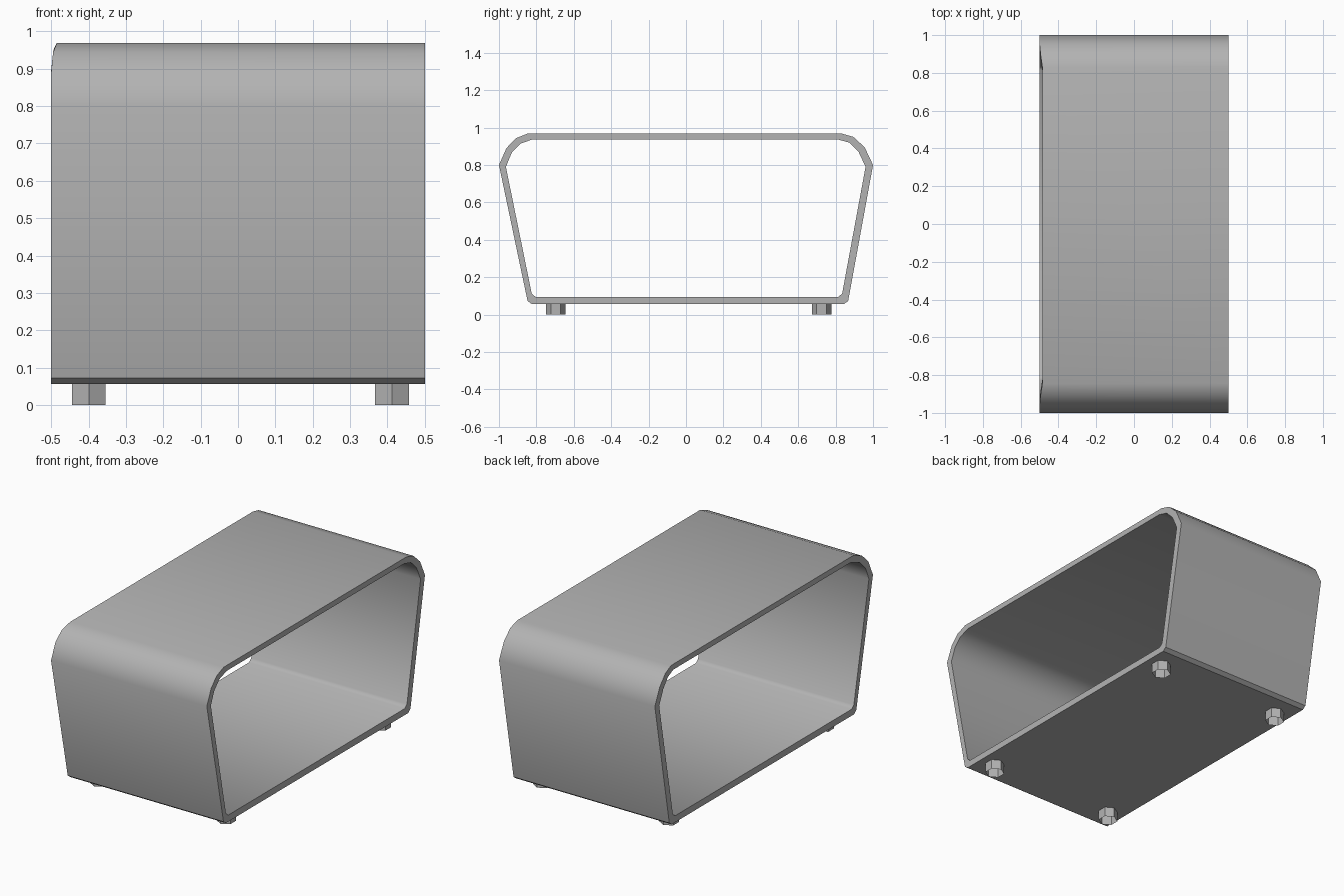
import bpy, bmesh

if "Cube" in bpy.data.objects:
    bpy.data.objects.remove(bpy.data.objects["Cube"])

grey = bpy.data.materials.new("mid_grey")
grey.diffuse_color = (0.45, 0.45, 0.45, 1)
grey.use_nodes = True
grey.node_tree.nodes["Principled BSDF"].inputs["Base Color"].default_value = grey.diffuse_color


def make_object(name, bm):
    bmesh.ops.recalc_face_normals(bm, faces=bm.faces)
    mesh = bpy.data.meshes.new(name)
    bm.to_mesh(mesh)
    bm.free()
    mesh.materials.append(grey)
    obj = bpy.data.objects.new(name, mesh)
    bpy.context.collection.objects.link(obj)
    return obj


# Shell cross-section in (y, z): matching outer and inner loops
outer = [(-0.825, 0.057), (0.845, 0.057), (0.867, 0.073),
         (1.0, 0.80), (0.955, 0.895), (0.895, 0.95), (0.83, 0.969),
         (-0.845, 0.969), (-0.91, 0.943), (-0.96, 0.89), (-1.0, 0.80),
         (-0.847, 0.073)]
inner = [(-0.805, 0.095), (0.815, 0.095), (0.835, 0.113),
         (0.96, 0.79), (0.922, 0.872), (0.872, 0.92), (0.81, 0.937),
         (-0.82, 0.937), (-0.885, 0.914), (-0.932, 0.865), (-0.963, 0.79),
         (-0.825, 0.113)]
# The upper lip of the left opening is set back slightly
setback = {5: 0.006, 6: 0.015, 7: 0.015, 8: 0.005}

# Shell: open sleeve with a rim at both ends
bm = bmesh.new()


def ring(points, left):
    return [bm.verts.new((-0.5 + setback.get(i, 0) if left else 0.5, y, z))
            for i, (y, z) in enumerate(points)]


loops = [ring(outer, True), ring(outer, False),
         ring(inner, False), ring(inner, True)]
n = len(outer)
for a, b in zip(loops, loops[1:] + loops[:1]):
    for i in range(n):
        j = (i + 1) % n
        bm.faces.new((a[i], a[j], b[j], b[i])).smooth = True
# Crisp edges: the rims and the outer bottom chamfers
for loop in loops:
    for i in range(n):
        bm.edges.get((loop[i], loop[(i + 1) % n])).smooth = False
for i in (0, 1, 2, 11):
    bm.edges.get((loops[0][i], loops[1][i])).smooth = False
make_object("shell", bm)

# Feet: four short hexagonal tubes, open at the bottom
for side, x in (("left", -0.399), ("right", 0.412)):
    for end, y in (("front", -0.697), ("back", 0.725)):
        bm = bmesh.new()
        bmesh.ops.create_cone(bm, cap_ends=False, segments=6,
                              radius1=0.052, radius2=0.052, depth=0.058)
        # Point two corners along y
        low = min(bm.verts, key=lambda v: v.co.y)
        if abs(low.co.x) > 0.01:
            for v in bm.verts:
                v.co.x, v.co.y = v.co.y, v.co.x
        foot = make_object(f"{end}_{side}_foot", bm)
        foot.location = (x, y, 0.029)
